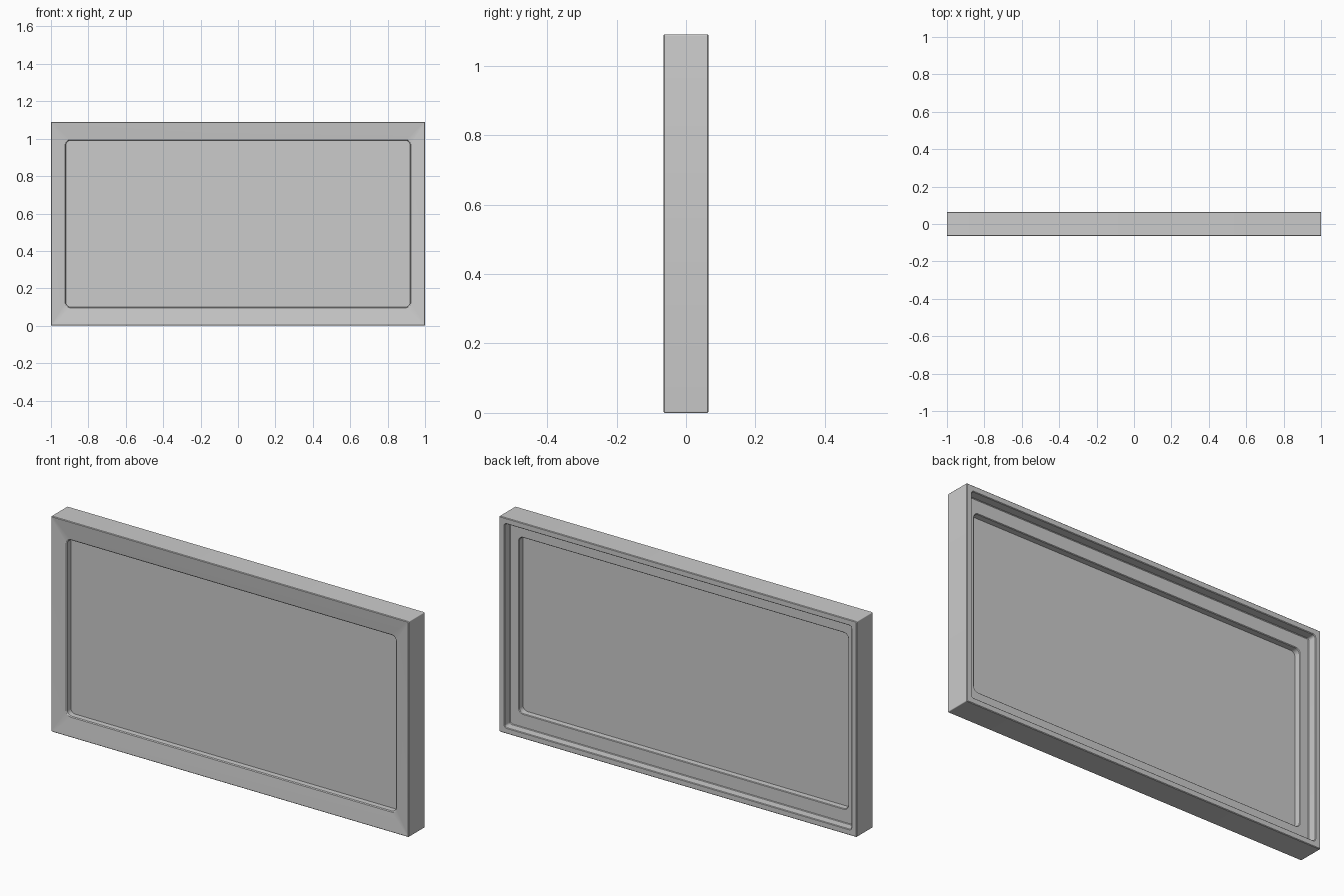
import bpy
import math

if "Cube" in bpy.data.objects:
    bpy.data.objects.remove(bpy.data.objects["Cube"])

W, H = 2.0, 1.09      # overall width and height
SEG = 6               # segments per rounded corner


def loop(ix, iz, y, r):
    """Rounded rectangle inset from the outer outline, at depth y."""
    hx, hz = W / 2 - ix, H / 2 - iz
    pts = []
    for k, (sx, sz) in enumerate([(1, 1), (-1, 1), (-1, -1), (1, -1)]):
        for i in range(SEG + 1):
            a = math.pi / 2 * (k + i / SEG)
            pts.append((sx * (hx - r) + r * math.cos(a), y,
                        H / 2 + sz * (hz - r) + r * math.sin(a)))
    return pts


def loft(name, profile, ring):
    """Join successive loops; close into a ring, or cap both ends."""
    n = 4 * (SEG + 1)
    verts = [p for row in profile for p in loop(*row)]
    m = len(profile)
    faces = []
    for j in range(m if ring else m - 1):
        a, b = j * n, (j + 1) % m * n
        for i in range(n):
            k = (i + 1) % n
            faces.append((a + i, a + k, b + k, b + i))
    if not ring:
        faces.append(tuple(reversed(range(n))))
        faces.append(tuple(range((m - 1) * n, m * n)))
    mesh = bpy.data.meshes.new(name)
    mesh.from_pydata(verts, [], faces)
    obj = bpy.data.objects.new(name, mesh)
    bpy.context.collection.objects.link(obj)
    bpy.context.view_layer.objects.active = obj
    obj.select_set(True)
    bpy.ops.object.mode_set(mode='EDIT')
    bpy.ops.mesh.select_all(action='SELECT')
    bpy.ops.mesh.normals_make_consistent(inside=False)
    bpy.ops.object.mode_set(mode='OBJECT')
    bpy.ops.object.shade_smooth_by_angle(angle=math.radians(30))
    obj.select_set(False)
    return obj


# Frame: cross-section swept round, front slopes gently in, back is rebated
loft("frame", [
    (0.000, 0.000, -0.062, 0.004),   # outer side
    (0.003, 0.003, -0.065, 0.004),   # front outer edge
    (0.076, 0.096, -0.054, 0.026),   # sloped front face
    (0.080, 0.100, -0.050, 0.024),   # opening edge
    (0.080, 0.100, 0.017, 0.024),    # opening wall
    (0.077, 0.097, 0.020, 0.026),
    (0.033, 0.033, 0.020, 0.010),    # back ledge
    (0.030, 0.030, 0.023, 0.012),
    (0.030, 0.030, 0.062, 0.012),    # rebate wall
    (0.027, 0.027, 0.065, 0.014),
    (0.003, 0.003, 0.065, 0.004),    # back rim
    (0.000, 0.000, 0.062, 0.004),
], True)

# Flat panel held inside the opening
loft("panel", [
    (0.075, 0.095, -0.022, 0.024),
    (0.075, 0.095, -0.012, 0.024),
], False)
